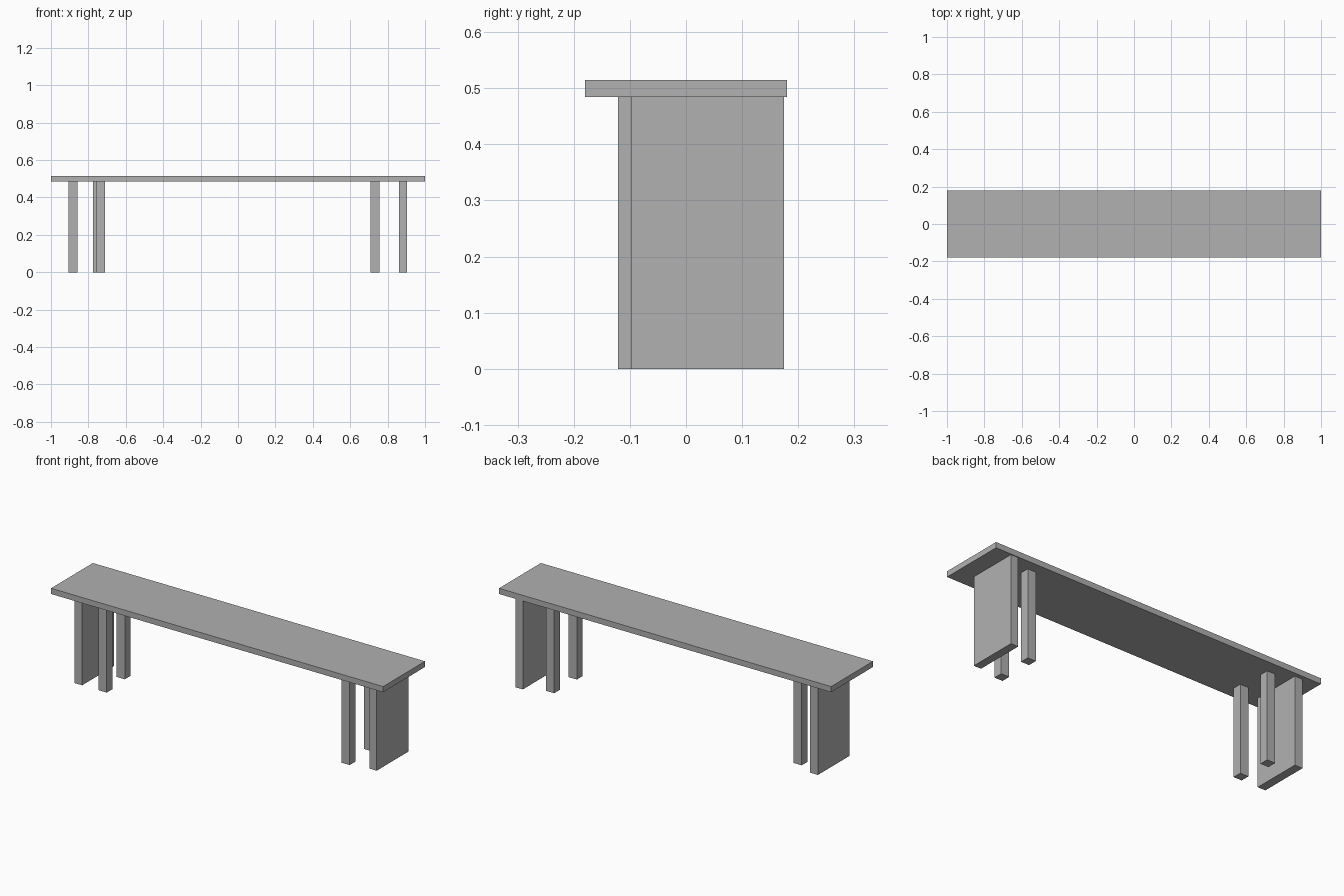
import bpy

cube = bpy.data.objects.get("Cube")
if cube:
    bpy.data.objects.remove(cube, do_unlink=True)

# Single flat grey for the whole bench
grey = bpy.data.materials.new("plain grey")
grey.use_nodes = True
colour = (0.44, 0.44, 0.44, 1)
grey.diffuse_color = colour
grey.node_tree.nodes["Principled BSDF"].inputs["Base Color"].default_value = colour


def box(name, x, y, z):
    """Box spanning the (low, high) range on each axis."""
    spans = (x, y, z)
    bpy.ops.mesh.primitive_cube_add(size=1, location=[(a + b) / 2 for a, b in spans])
    obj = bpy.context.object
    obj.name = name
    obj.scale = [b - a for a, b in spans]
    bpy.ops.object.transform_apply(location=False, rotation=False, scale=True)
    obj.data.materials.append(grey)
    return obj


UNDERSIDE = 0.484
TOP = 0.515
POST = 0.049

# Long seat board
box("seat_board", (-1, 1), (-0.18, 0.18), (UNDERSIDE, TOP))

# Wide end panels, each set slightly differently
box("left_end_panel", (0.86, 0.904), (-0.098, 0.175), (0, UNDERSIDE))
box("right_end_panel", (-0.905, -0.858), (-0.115, 0.158), (0, UNDERSIDE))

# Square posts, given by their lowest x and y corner
posts = {
    "left_front_post": (0.708, -0.121),
    "left_back_post": (0.708, 0.074),
    "right_front_post": (-0.759, -0.115),
    "right_back_post": (-0.775, 0.063),
}
for name, (x, y) in posts.items():
    box(name, (x, x + POST), (y, y + POST), (0, UNDERSIDE))
